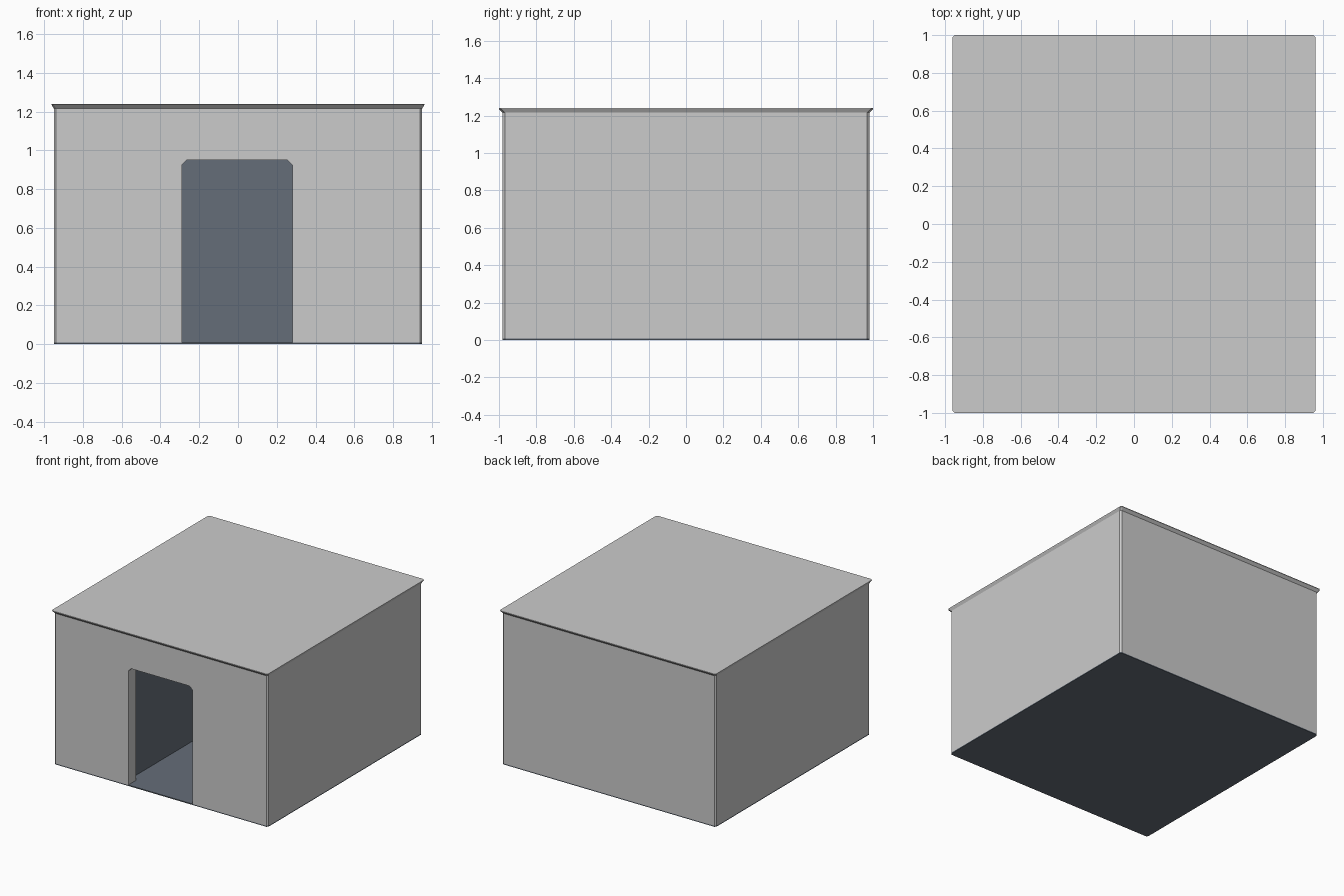
import bpy, bmesh

if "Cube" in bpy.data.objects:
    bpy.data.objects.remove(bpy.data.objects["Cube"])

dark = bpy.data.materials.new("dark_interior")
dark.diffuse_color = (0.13, 0.155, 0.19, 1)
dark.use_nodes = True
dark.node_tree.nodes["Principled BSDF"].inputs["Base Color"].default_value = dark.diffuse_color


def loft(name, rings, loc=(0, 0), chamfer=0.0, mat=0):
    """Stack of (half_x, half_y, z) rectangles with cut corners, closed at both ends."""
    bm = bmesh.new()
    loops = []
    for hx, hy, z in rings:
        c = chamfer
        if c:
            pts = [(-hx + c, -hy), (hx - c, -hy), (hx, -hy + c), (hx, hy - c),
                   (hx - c, hy), (-hx + c, hy), (-hx, hy - c), (-hx, -hy + c)]
        else:
            pts = [(-hx, -hy), (hx, -hy), (hx, hy), (-hx, hy)]
        loops.append([bm.verts.new((x + loc[0], y + loc[1], z)) for x, y in pts])
    for a, b in zip(loops, loops[1:]):
        for i in range(len(a)):
            j = (i + 1) % len(a)
            bm.faces.new((a[i], a[j], b[j], b[i]))
    bm.faces.new(loops[0][::-1])
    bm.faces.new(loops[-1])
    return finish(name, bm, mat)


def finish(name, bm, mat):
    bmesh.ops.recalc_face_normals(bm, faces=bm.faces)
    for f in bm.faces:
        f.material_index = mat
    me = bpy.data.meshes.new(name)
    bm.to_mesh(me)
    bm.free()
    me.materials.append(None)
    me.materials.append(dark)
    ob = bpy.data.objects.new(name, me)
    bpy.context.collection.objects.link(ob)
    return ob


def box(name, x0, x1, y0, y1, z0, z1, mat=0):
    return loft(name, [((x1 - x0) / 2, (y1 - y0) / 2, z) for z in (z0, z1)],
                ((x0 + x1) / 2, (y0 + y1) / 2), 0, mat)


def cut(ob, cutter):
    m = ob.modifiers.new("cut", 'BOOLEAN')
    m.operation, m.solver, m.object = 'DIFFERENCE', 'EXACT', cutter
    cutter.hide_render = True
    cutter.hide_viewport = True


# Outer walls, hollowed by the room space
walls = loft("outer_walls", [(0.95, 0.98, 0.008), (0.95, 0.98, 1.215)], chamfer=0.012)
cut(walls, box("room_cutter", -0.87, 0.87, -0.885, 0.885, -0.1, 1.5, 1))

# Doorway with clipped top corners
bm = bmesh.new()
outline = [(-0.29, -0.1), (0.28, -0.1), (0.28, 0.925), (0.255, 0.95),
           (-0.265, 0.95), (-0.29, 0.925)]
face = bm.faces.new([bm.verts.new((x, -1.2, z)) for x, z in outline])
ext = bmesh.ops.extrude_face_region(bm, geom=[face])
bmesh.ops.translate(bm, vec=(0, 0.5, 0),
                    verts=[v for v in ext["geom"] if isinstance(v, bmesh.types.BMVert)])
cut(walls, finish("door_cutter", bm, 0))

# Floor slab, ceiling and flared roof
loft("floor", [(0.95, 0.98, 0.0), (0.95, 0.98, 0.008)], chamfer=0.012, mat=1)
box("ceiling", -0.87, 0.87, -0.885, 0.885, 1.19, 1.215, 1)
loft("roof", [(0.95, 0.98, 1.215), (0.962, 1.0, 1.235), (0.962, 1.0, 1.24)], chamfer=0.012)

# Inner partitions: central corridor, closed side room on the left
box("right_partition", 0.34, 0.38, -0.885, 0.46, 0.008, 1.19, 1)
box("left_partition", -0.38, -0.34, -0.885, 0.40, 0.008, 1.19, 1)
box("side_room_back_partition", -0.87, -0.38, 0.36, 0.40, 0.008, 1.19, 1)
